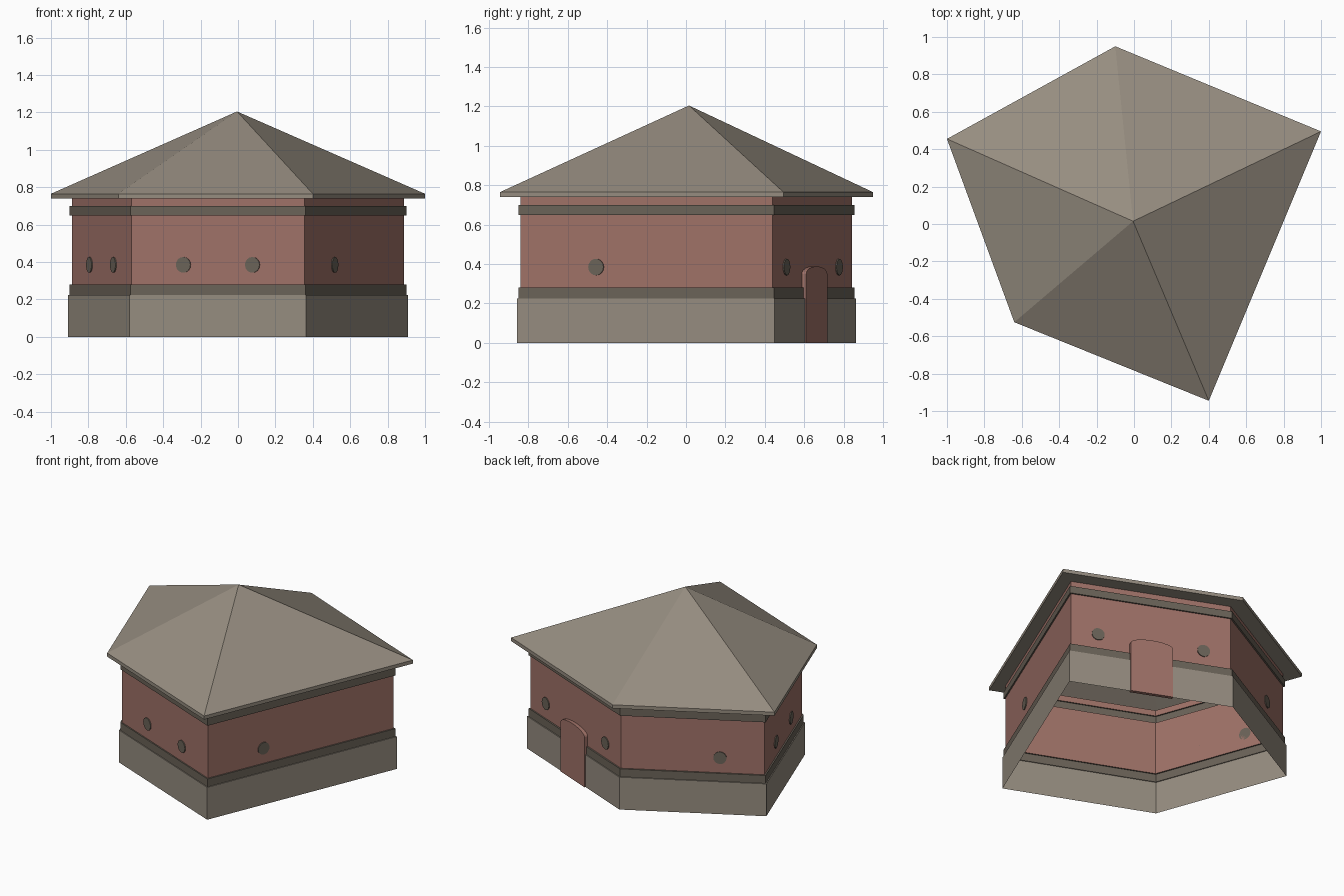
import bpy
import bmesh
import math
from mathutils import Vector, Matrix

cube = bpy.data.objects.get("Cube")
if cube:
    bpy.data.objects.remove(cube, do_unlink=True)


def make_material(name, color):
    mat = bpy.data.materials.new(name)
    mat.use_nodes = True
    mat.diffuse_color = (*color, 1)
    mat.node_tree.nodes["Principled BSDF"].inputs["Base Color"].default_value = (*color, 1)
    return mat


stone = make_material("stone", (0.305, 0.266, 0.216))
brick = make_material("red_brick", (0.35, 0.168, 0.138))
trim = make_material("dark_trim", (0.147, 0.125, 0.098))

# Irregular five-sided plan, counter-clockwise, at the eave
PLAN = [Vector(p) for p in [(-0.64, -0.525), (0.4, -0.945), (1.0, 0.495),
                            (-0.1, 0.95), (-1.0, 0.455)]]
WALL, BAND, BASE = 0.888, 0.9, 0.908


def finish(name, bm, mat):
    mesh = bpy.data.meshes.new(name)
    bm.to_mesh(mesh)
    bm.free()
    mesh.materials.append(mat)
    obj = bpy.data.objects.new(name, mesh)
    bpy.context.collection.objects.link(obj)
    return obj


def shell(name, profile, mat, apex=None):
    """Loft the plan through (scale, height) steps, optionally to a point."""
    bm = bmesh.new()
    rings = [[bm.verts.new((p.x * s, p.y * s, z)) for p in PLAN] for s, z in profile]
    n = len(PLAN)
    for low, high in zip(rings, rings[1:]):
        for i in range(n):
            j = (i + 1) % n
            bm.faces.new((low[i], low[j], high[j], high[i]))
    if apex:
        tip = bm.verts.new(apex)
        for i in range(n):
            bm.faces.new((rings[-1][i], rings[-1][(i + 1) % n], tip))
    return finish(name, bm, mat)


def plate(name, outline, side, t, scale, depth, mat):
    """Extrude an upright outline outwards from one wall at fraction t."""
    a, b = PLAN[side] * scale, PLAN[(side + 1) % len(PLAN)] * scale
    along = (b - a).normalized()
    out = Vector((along.y, -along.x, 0))
    pos = a.lerp(b, t)
    bm = bmesh.new()
    face = bm.faces.new([bm.verts.new((pos.x + along.x * u, pos.y + along.y * u, z))
                         for u, z in outline])
    new = bmesh.ops.extrude_face_region(bm, geom=[face])["geom"]
    bmesh.ops.translate(bm, vec=out * depth,
                        verts=[v for v in new if isinstance(v, bmesh.types.BMVert)])
    bmesh.ops.recalc_face_normals(bm, faces=bm.faces)
    return finish(name, bm, mat)


# Open-bottomed body, stepping in and out at the bands
shell("stone_base", [(BASE, 0), (BASE, 0.225), (BAND, 0.225)], stone)
shell("lower_band", [(BAND, 0.225), (BAND, 0.28), (WALL, 0.28)], trim)
shell("brick_wall", [(WALL, 0.28), (WALL, 0.65)], brick)
shell("upper_band", [(WALL, 0.65), (BAND, 0.65), (BAND, 0.7), (WALL, 0.7)], trim)
shell("wall_top", [(WALL, 0.7), (WALL, 0.74)], brick)

# Pointed roof with overhanging eave
shell("roof", [(WALL, 0.74), (1, 0.74), (1, 0.765)], stone, apex=(-0.005, 0.015, 1.205))

# Round windows: wall index and fraction along it
disc = [(0.042 * math.cos(k * math.tau / 16), 0.385 + 0.042 * math.sin(k * math.tau / 16))
        for k in range(16)]
for side, t in [(0, 0.3), (0, 0.7), (1, 0.3), (2, 0.17), (2, 0.83), (3, 0.69),
                (4, 0.3), (4, 0.7)]:
    plate("round_window", disc, side, t, WALL, 0.006, trim)

# Door with a shallow arched top, just proud of the base
half, spring, rise = 0.14, 0.35, 0.038
door = [(-half, 0), (half, 0)]
door += [(half * math.cos(k * math.pi / 12), spring + rise * math.sin(k * math.pi / 12))
         for k in range(13)]
plate("arched_door", door, 2, 0.5, WALL, 0.024, brick)
